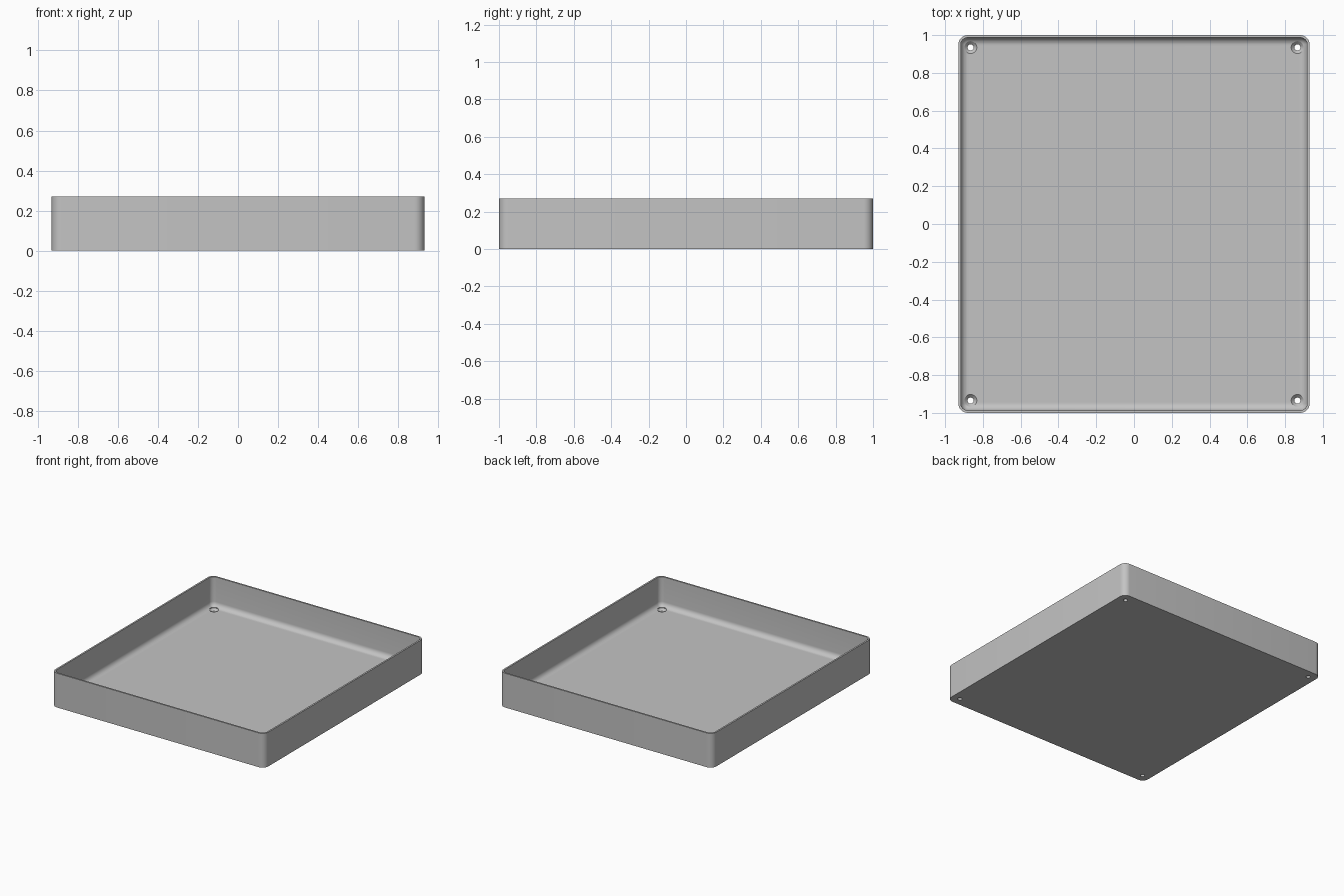
import bpy, bmesh
from math import sin, cos, pi, radians

cube = bpy.data.objects.get("Cube")
if cube:
    bpy.data.objects.remove(cube, do_unlink=True)

HALF_X, HALF_Y, HEIGHT = 0.93, 1.0, 0.27
CORNER, WALL, FLOOR, FILLET = 0.05, 0.013, 0.035, 0.04

grey = bpy.data.materials.new("plain grey")
grey.use_nodes = True
colour = (0.55, 0.55, 0.55, 1)
grey.diffuse_color = colour
grey.node_tree.nodes["Principled BSDF"].inputs["Base Color"].default_value = colour


def make_object(name, bm):
    bmesh.ops.recalc_face_normals(bm, faces=bm.faces)
    mesh = bpy.data.meshes.new(name)
    bm.to_mesh(mesh)
    bm.free()
    obj = bpy.data.objects.new(name, mesh)
    bpy.context.collection.objects.link(obj)
    mesh.materials.append(grey)
    return obj


def loft(bm, loops):
    """Skin closed point loops in order and cap both ends."""
    rings = [[bm.verts.new(p) for p in loop] for loop in loops]
    for a, b in zip(rings, rings[1:]):
        for i in range(len(a)):
            j = (i + 1) % len(a)
            bm.faces.new((a[i], a[j], b[j], b[i]))
    bm.faces.new(rings[0])
    bm.faces.new(rings[-1])


def rounded_rect(inset, z, steps=8):
    r = max(CORNER - inset, 0.002)
    cx, cy = HALF_X - inset - r, HALF_Y - inset - r
    points = []
    for k, (sx, sy) in enumerate(((1, 1), (-1, 1), (-1, -1), (1, -1))):
        for s in range(steps + 1):
            a = (k + s / steps) * pi / 2
            points.append((sx * cx + r * cos(a), sy * cy + r * sin(a), z))
    return points


# Tray shell: outside wall, rim, inside wall, curved fillet to the floor
section = [(0, 0), (0, HEIGHT), (WALL, HEIGHT)]
for s in range(9):
    a = s / 8 * pi / 2
    section.append((WALL + FILLET * (1 - cos(a)), FLOOR + FILLET * (1 - sin(a))))
bm = bmesh.new()
loft(bm, [rounded_rect(d, z) for d, z in section])
tray = make_object("tray", bm)

# Countersunk screw holes in the four corners
bm = bmesh.new()
hole_profile = [(0.016, -0.05), (0.016, 0.018), (0.033, FLOOR), (0.033, 0.1)]
for sx in (-1, 1):
    for sy in (-1, 1):
        loft(bm, [[(sx * 0.865 + r * cos(i * pi / 16),
                    sy * 0.935 + r * sin(i * pi / 16), z) for i in range(32)]
                  for r, z in hole_profile])
cutter = make_object("screw_hole_cutter", bm)
cutter.hide_render = True
cutter.hide_set(True)

cut = tray.modifiers.new("screw holes", "BOOLEAN")
cut.operation = "DIFFERENCE"
cut.solver = "EXACT"
cut.object = cutter

# Apply the cut, then smooth the rounded surfaces
bpy.ops.object.select_all(action="DESELECT")
tray.select_set(True)
bpy.context.view_layer.objects.active = tray
bpy.ops.object.modifier_apply(modifier=cut.name)
bpy.data.objects.remove(cutter, do_unlink=True)
bpy.ops.object.shade_smooth_by_angle(angle=radians(30))
